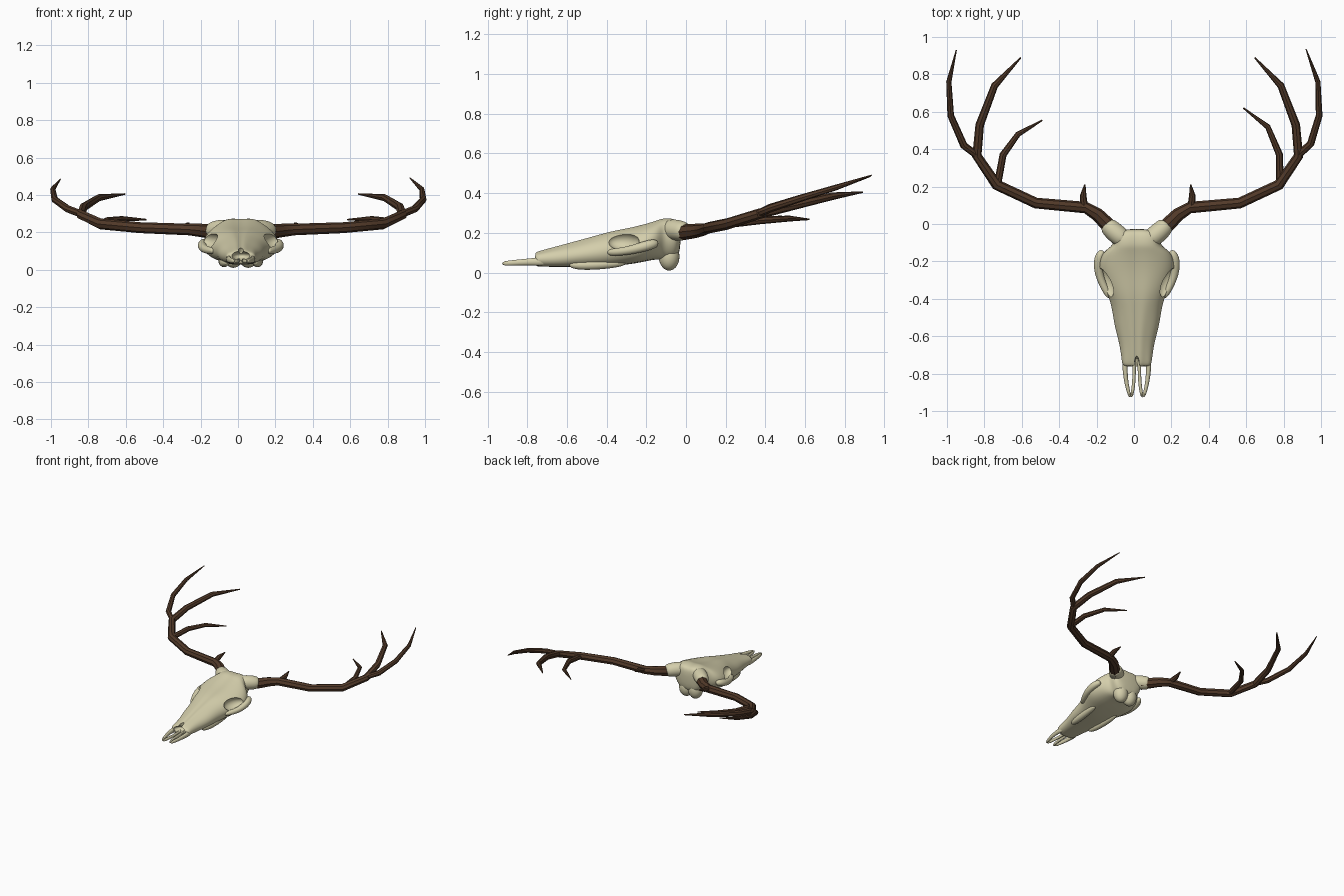
import bpy, bmesh, math
from mathutils import Vector

if "Cube" in bpy.data.objects:
    bpy.data.objects.remove(bpy.data.objects["Cube"], do_unlink=True)

SKULL_X = 0.015   # centre line of the skull
ANTLER_X = 0.02   # centre line of the antlers


def material(name, rgb):
    m = bpy.data.materials.new(name)
    m.use_nodes = True
    m.diffuse_color = (*rgb, 1)
    bsdf = next(n for n in m.node_tree.nodes if n.type == 'BSDF_PRINCIPLED')
    bsdf.inputs["Base Color"].default_value = (*rgb, 1)
    return m


BONE = material("bone", (0.66, 0.62, 0.41))
HORN = material("antler_brown", (0.085, 0.042, 0.022))


def loft(name, rings, mat, subdiv=0):
    """Skin closed rings of points, cap both ends."""
    bm = bmesh.new()
    loops = [[bm.verts.new(p) for p in ring] for ring in rings]
    n = len(loops[0])
    for a, b in zip(loops, loops[1:]):
        for i in range(n):
            j = (i + 1) % n
            bm.faces.new((a[i], a[j], b[j], b[i]))
    bm.faces.new(loops[0])
    bm.faces.new(loops[-1])
    bmesh.ops.recalc_face_normals(bm, faces=bm.faces)
    return finish(name, bm, mat, subdiv)


def finish(name, bm, mat, subdiv=0):
    me = bpy.data.meshes.new(name)
    bm.to_mesh(me)
    bm.free()
    ob = bpy.data.objects.new(name, me)
    bpy.context.collection.objects.link(ob)
    me.materials.append(mat)
    if subdiv:
        ob.modifiers.new("smooth", 'SUBSURF').levels = subdiv
        ob.modifiers["smooth"].render_levels = subdiv
    return ob


def tube(name, path, mat, sides=8, subdiv=0, flat=1.0):
    """Tapered tube through (x, y, z, radius) points."""
    pts = [Vector(p[:3]) for p in path]
    rings = []
    for i, p in enumerate(pts):
        t = (pts[min(i + 1, len(pts) - 1)] - pts[max(i - 1, 0)]).normalized()
        u = t.cross(Vector((0, 0, 1))).normalized()
        v = u.cross(t)
        r = path[i][3]
        rings.append([p + r * (u * math.cos(a) * flat + v * math.sin(a))
                      for a in (math.tau * k / sides for k in range(sides))])
    return loft(name, rings, mat, subdiv)


def ellipsoid(name, centre, size, turn=0):
    bm = bmesh.new()
    bmesh.ops.create_uvsphere(bm, u_segments=24, v_segments=14, radius=1)
    ob = finish(name, bm, BONE)
    ob.location, ob.scale, ob.rotation_euler.z = centre, size, turn
    return ob


def side_path(path, s, cx):
    return [(cx + s * x, y, z, r) for x, y, z, r in path]


def smooth(ob, degrees):
    bpy.ops.object.select_all(action='DESELECT')
    bpy.context.view_layer.objects.active = ob
    ob.select_set(True)
    bpy.ops.object.shade_smooth_by_angle(angle=math.radians(degrees))


# Skull body: y, top half-width, cheek half-width, cheek z, base half-width, top z, base z
SECTIONS = [
    (-.025, .07, .11, .17, .06, .255, .10),
    (-.06, .10, .14, .16, .08, .275, .06),
    (-.115, .10, .125, .15, .08, .278, .06),
    (-.145, .11, .20, .15, .12, .265, .07),
    (-.23, .12, .225, .12, .16, .24, .05),
    (-.30, .11, .20, .11, .14, .225, .04),
    (-.38, .09, .165, .10, .11, .21, .03),
    (-.45, .07, .143, .09, .10, .19, .028),
    (-.55, .055, .13, .08, .09, .163, .028),
    (-.64, .045, .098, .07, .075, .138, .028),
    (-.74, .045, .085, .065, .065, .112, .03),
    (-.765, .042, .08, .065, .06, .102, .032),
]
rings = []
for y, wt, wm, zm, wb, zt, zb in SECTIONS:
    half = [(wt * .45, zt), (wt, zt - .012),
            (wt * .35 + wm * .65, zt * .6 + zm * .4), (wm, zm), (wb, zb)]
    outline = [(0, zt - .008)] + half + [(0, zb)] + [(-x, z) for x, z in reversed(half)]
    rings.append([(SKULL_X + x, y, z) for x, z in outline])
skull = loft("skull", rings, BONE, 2)

# Eye sockets and nasal opening, cut out of the skull
cutters = [ellipsoid("socket_cutter", (SKULL_X + s * .175, -.315, .158),
                     (.055, .085, .046), -s * math.radians(27)) for s in (-1, 1)]
cutters.append(ellipsoid("nose_cutter", (SKULL_X, -.78, .075), (.05, .07, .026)))
cutters.append(ellipsoid("nasal_notch_cutter", (SKULL_X, -.765, .11), (.014, .06, .04)))
for c in cutters:
    mod = skull.modifiers.new("cut", 'BOOLEAN')
    mod.operation, mod.object, mod.solver = 'DIFFERENCE', c, 'EXACT'
bpy.context.view_layer.update()
baked = bpy.data.meshes.new_from_object(
    skull.evaluated_get(bpy.context.evaluated_depsgraph_get()))
skull.modifiers.clear()
skull.data = baked
for c in cutters:
    bpy.data.objects.remove(c, do_unlink=True)
bone_parts = [skull]

# Paired bone parts, in half-skull coordinates
BONE_TUBES = {
    "cheek_arch": [(.18, -.14, .15, .02), (.205, -.18, .14, .03), (.207, -.25, .12, .026),
                   (.185, -.32, .105, .022), (.14, -.40, .10, .02)],
    "antler_pedicle": [(.05, -.10, .22, .05), (.10, -.06, .215, .06),
                       (.145, -.02, .21, .055), (.165, .005, .205, .045)],
    "tooth_row": [(.075, -.59, .04, .012), (.085, -.55, .035, .026),
                  (.095, -.42, .04, .028), (.10, -.29, .055, .022)],
    "outer_snout_bar": [(.06, -.70, .055, .026), (.065, -.77, .055, .02),
                        (.055, -.86, .05, .015), (.035, -.93, .045, .013)],
    "inner_snout_bar": [(.014, -.68, .05, .015), (.013, -.78, .048, .013),
                        (.017, -.87, .047, .013), (.03, -.93, .045, .012)],
}
for s, side in ((1, "left"), (-1, "right")):
    for name, path in BONE_TUBES.items():
        flat = .75 if "bar" in name else 1
        bone_parts.append(tube(f"{side}_{name}", side_path(path, s, SKULL_X),
                               BONE, 8, 2, flat))
    bone_parts.append(ellipsoid(f"{side}_skull_base_knob",
                                (SKULL_X + s * .04, -.085, .08), (.055, .052, .07)))
for ob in bone_parts:
    smooth(ob, 50)

# Antlers: shared main beam and brow tine, own upper tines on each side
BEAM = [(.12, -.04, .2, .04), (.17, .005, .205, .039), (.215, .05, .21, .036),
        (.28, .088, .215, .031), (.545, .112, .225, .029), (.755, .21, .245, .029),
        (.86, .365, .295, .026), (.845, .53, .335, .023), (.765, .74, .385, .019),
        (.625, .89, .405, .004)]
BROW = [(.285, .09, .22, .02), (.292, .15, .235, .018), (.283, .21, .25, .004)]
UPPER = {
    "left": {
        "outer_tine": [(.85, .36, .295, .02), (.925, .43, .325, .02), (.97, .58, .375, .018),
                       (.963, .76, .43, .014), (.90, .935, .49, .003)],
        "inner_tine": [(.76, .22, .245, .02), (.758, .37, .262, .019), (.695, .52, .272, .015),
                       (.565, .62, .268, .004)],
    },
    "right": {
        "outer_tine": [(.85, .36, .295, .02), (.93, .42, .325, .02), (1.0, .58, .375, .018),
                       (1.01, .76, .43, .014), (.97, .93, .485, .003)],
        "inner_tine": [(.75, .21, .245, .02), (.72, .37, .262, .019), (.64, .48, .272, .015),
                       (.51, .555, .268, .004)],
    },
}
for s, side in ((1, "left"), (-1, "right")):
    tines = {"antler_beam": BEAM, "brow_tine": BROW, **UPPER[side]}
    for name, path in tines.items():
        smooth(tube(f"{side}_{name}", side_path(path, s, ANTLER_X), HORN), 35)
